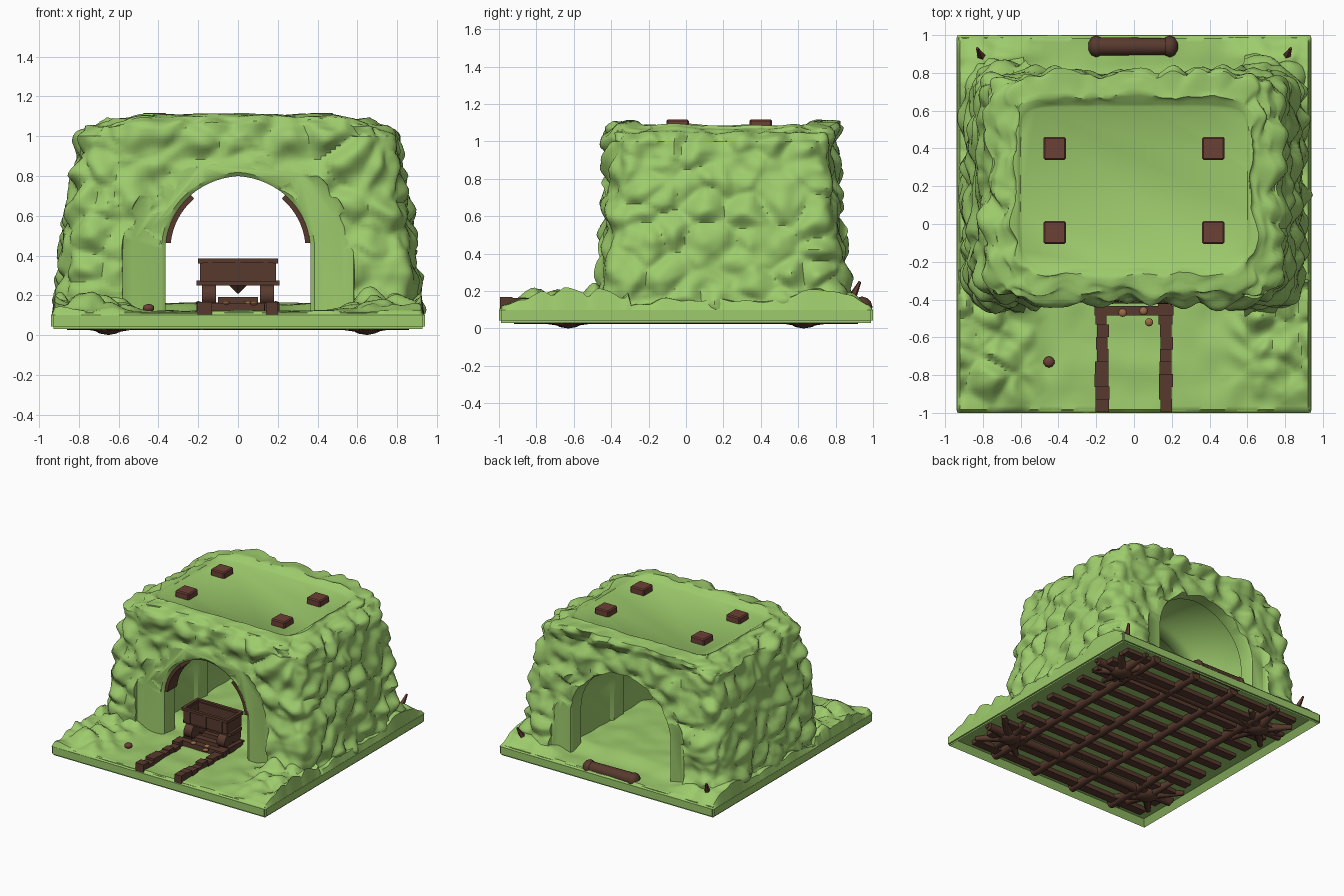
import bpy, bmesh, math, random
from mathutils import Vector, Matrix, noise

if "Cube" in bpy.data.objects:
    bpy.data.objects.remove(bpy.data.objects["Cube"])
random.seed(4)

def material(name, rgb):
    m = bpy.data.materials.new(name)
    m.diffuse_color = (*rgb, 1)
    m.use_nodes = True
    m.node_tree.nodes["Principled BSDF"].inputs["Base Color"].default_value = m.diffuse_color
    return m

GREEN = material("rock green", (0.34, 0.60, 0.15))
DARK = material("dark brown", (0.098, 0.042, 0.027))
RED = material("reddish brown", (0.15, 0.052, 0.036))
TAN = material("tan", (0.32, 0.15, 0.06))

def finish(bm, name, mat, angle=45):
    bmesh.ops.recalc_face_normals(bm, faces=bm.faces)
    me = bpy.data.meshes.new(name)
    bm.to_mesh(me)
    bm.free()
    ob = bpy.data.objects.new(name, me)
    bpy.context.collection.objects.link(ob)
    me.materials.append(mat)
    smooth(ob, angle)
    return ob

def smooth(ob, angle):
    bpy.ops.object.select_all(action='DESELECT')
    ob.select_set(True)
    bpy.context.view_layer.objects.active = ob
    bpy.ops.object.shade_smooth_by_angle(angle=math.radians(angle))

def loft(rings):
    bm = bmesh.new()
    vs = [[bm.verts.new(p) for p in r] for r in rings]
    n = len(vs[0])
    for a, b in zip(vs, vs[1:]):
        for i in range(n):
            j = (i + 1) % n
            bm.faces.new((a[i], a[j], b[j], b[i]))
    bm.faces.new(vs[0])
    bm.faces.new(vs[-1])
    return bm

def add_box(bm, x0, x1, y0, y1, z0, z1):
    m = Matrix.Translation(((x0+x1)/2, (y0+y1)/2, (z0+z1)/2)) @ Matrix.Diagonal((x1-x0, y1-y0, z1-z0, 1))
    return bmesh.ops.create_cube(bm, size=1, matrix=m)

def add_rod(bm, a, b, r1, r2, seg=10):
    a, b = Vector(a), Vector(b)
    rot = (b - a).to_track_quat('Z', 'Y').to_matrix().to_4x4()
    bmesh.ops.create_cone(bm, cap_ends=True, segments=seg, radius1=r1, radius2=r2, depth=(b-a).length,
                          matrix=Matrix.Translation((a + b) / 2) @ rot)

def add_blob(bm, c, s):
    bmesh.ops.create_icosphere(bm, subdivisions=2, radius=1,
                               matrix=Matrix.Translation(c) @ Matrix.Diagonal((*s, 1)))

def step(v, a, b):
    t = min(1, max(0, (v - a) / (b - a)))
    return t * t * (3 - 2 * t)

def rock(p, scale):
    """Bulging stones with creases between them, about -0.5 to 0.5"""
    p = Vector(p)
    q = p * scale + noise.noise_vector(p * 3) * 0.3
    d = noise.voronoi(q)[0]
    return min(0.7, d[1] - d[0]) * 0.8 - 0.3 + 0.35 * noise.noise(p * scale * 1.7)

# Rock body: rounded square rings, bulged outwards stone by stone
PROFILE = [(.09, .92, -.50, .93), (.25, .91, -.485, .88), (.5, .88, -.45, .845), (.8, .84, -.43, .81),
           (1.0, .80, -.425, .80), (1.07, .74, -.41, .82), (1.105, .68, -.38, .81), (1.115, .64, -.28, .69),
           (1.07, .60, -.22, .62)]

def section(t):
    i = min(int(t), len(PROFILE) - 2)
    return [a + (b - a) * (t - i) for a, b in zip(PROFILE[i], PROFILE[i + 1])]

def body_ring(t, n=61):
    z, hx, yf, yb = section(t)
    cy, hy = (yf + yb) / 2, (yb - yf) / 2
    pts = []
    for side in range(4):
        for i in range(n):
            u, v = -1 + 2 * i / n, -1
            for _ in range(side):
                u, v = -v, u
            r = (abs(u) ** 9 + abs(v) ** 9) ** (-1 / 9)
            x, y = u * r * hx, cy + v * r * hy
            fade = 1 - step(t, 6.5, 8)
            d = rock((x, y, z * 1.1), 5.0) * 0.10 * fade
            nx, ny = (u * r) ** 7, (v * r) ** 7
            L = math.hypot(nx, ny) or 1
            lower = 0.035 * step(abs(x), .45, .66) * step(t, 4, 6) * fade
            zz = z - lower + (d * 0.3 if 4 < t < 8 else 0)
            pts.append((x + nx / L * d, y + ny / L * d, min(zz, 1.118)))
    return pts

STEPS = [12, 16, 18, 12, 6, 5, 6, 5]
ts = [i + k / m for i, m in enumerate(STEPS) for k in range(m)] + [8]
body = finish(loft([body_ring(t) for t in ts]), "rock_tunnel_body", GREEN)

# Pointed arch sections, used for the tunnel hollow and the flat bands around it
def arch(w, top, spring=.43):
    h = []
    for i in range(17):
        a = math.pi / 2 * i / 16
        h.append((w * max(0, math.cos(a)) ** .95, spring + (top - spring) * (.85 * math.sin(a) + .15 * i / 16)))
    h[-1] = (0, top)
    right = [(w, -.05)] + h
    return right + [(-x, z) for x, z in reversed(right[:-1])]

def arch_loft(rows, name):
    return finish(loft([[(x, y, z) for x, z in arch(w, top)] for y, w, top in rows]), name, GREEN)

hollow = [(-.8, .44, .87), (-.44, .42, .85), (-.40, .365, .80), (-.27, .365, .80), (-.25, .47, .87),
          (.12, .47, .87), (.14, .45, .85), (.26, .45, .85), (.28, .47, .87), (.68, .47, .87), (.70, .43, .84),
          (.80, .43, .84), (.86, .46, .87), (1.2, .46, .87)]
cutters = [arch_loft(hollow, "hollow_cutter"),
           arch_loft([(-.9, .64, 1.01), (-.44, .58, .96), (-.415, .53, .93)], "front_band_cutter"),
           arch_loft([(.82, .54, .93), (.85, .58, .96), (1.2, .64, 1.0)], "back_band_cutter")]
for c in cutters:
    bpy.context.view_layer.objects.active = body
    m = body.modifiers.new("cut", 'BOOLEAN')
    m.operation, m.object, m.solver = 'DIFFERENCE', c, 'EXACT'
    bpy.ops.object.modifier_apply(modifier=m.name)
    bpy.data.objects.remove(c)
smooth(body, 45)

# Ground surface with stone heaps at the front corners
def ground_z(x, y):
    ax = abs(x)
    z = .118 + .012 * noise.noise(Vector((x, y, 0)) * 6)
    side = step(ax, .42, .7)
    bumps = rock((x, y, 3), 6)
    if y < -.3:
        z += side * step(y, -1.02, -.74) * (.07 + .09 * bumps) + side * .04 * max(0, bumps + .2)
    else:
        z += .04 * step(y, -.3, -.1) * (1 - step(y, .65, .85))
        z += side * .07 * step(y, .4, .8) * (1 - step(y, .88, 1.0)) + side * .04 * bumps
    edge = min(.94 - ax, 1 - abs(y))
    return max(.112, z) if edge > .005 else .10

bm = bmesh.new()
bmesh.ops.create_grid(bm, x_segments=110, y_segments=116, size=1)
for v in bm.verts:
    v.co.x *= .938
    v.co.y *= .998
    v.co.z = ground_z(v.co.x, v.co.y)
finish(bm, "stony_ground", GREEN)

# Base tray: plate plus a hanging rim
bm = bmesh.new()
add_box(bm, -.94, .94, -1, 1, .03, .112)
bmesh.ops.bevel(bm, geom=bm.edges[:], offset=.012, segments=2, affect='EDGES')
bottom = min(bm.faces, key=lambda f: f.calc_center_median().z)
bmesh.ops.inset_region(bm, faces=[bottom], thickness=.05)
bmesh.ops.translate(bm, verts=bottom.verts[:], vec=(0, 0, .045))
finish(bm, "base_tray", GREEN)

# Underside timber lattice
bm = bmesh.new()
for i in range(11):
    y = -.85 + .17 * i
    add_box(bm, -.8, .8, y - .035, y + .035, .045 + random.uniform(-.006, .006), .08)
for x in (-.55, -.18, .18, .55):
    add_rod(bm, (x, -.92, .058), (x, .92, .058), .034, .034)
for y in (-.62, .62):
    add_rod(bm, (-.86, y, .056), (.86, y, .056), .03, .03)
finish(bm, "underside_lattice", DARK)

# Gnarled root feet at the four corners
bm = bmesh.new()
for sx in (-1, 1):
    for sy in (-1, 1):
        c = Vector((sx * .65, sy * .63, .05))
        add_blob(bm, c, (.09, .09, .05))
        for k in range(8):
            a = k * math.pi / 4 + random.uniform(-.2, .2)
            e = c + Vector((math.cos(a), math.sin(a), 0)) * random.uniform(.2, .29)
            add_rod(bm, c, (max(-.87, min(.87, e.x)), max(-.93, min(.93, e.y)), .065), .042, .018)
finish(bm, "root_feet", DARK)

# Roof pegs
bm = bmesh.new()
for x in (-.42, .42):
    for y in (-.045, .4):
        add_box(bm, x - .06, x + .06, y - .06, y + .06, 1.04, 1.118)
bmesh.ops.bevel(bm, geom=bm.edges[:], offset=.008, segments=1, affect='EDGES')
finish(bm, "roof_pegs", RED, 30)

# Rough rails and sleepers
bm = bmesh.new()
for x in (-.17, .17):
    for i in range(12):
        y = -.995 + i * .066
        j, w = random.uniform(-.006, .006), random.uniform(.028, .037)
        add_box(bm, x + j - w, x + j + w, y, y + .068, .1, .155 + random.uniform(-.012, .012))
for y in (-.46, -.36, -.26):
    add_box(bm, -.21, .21, y - .025, y + .025, .11, .16)
add_box(bm, -.1, .1, -.25, -.21, .11, .19)
finish(bm, "rails", DARK, 30)

# Mine cart
bm = bmesh.new()
yf, yb = -.41, -.23
add_box(bm, -.18, .18, yf + .01, yb - .01, .27, .30)
for y in (yf, yb - .02):
    add_box(bm, -.19, .19, y, y + .02, .27, .37)
for s in (-1, 1):
    add_box(bm, s * .18 - .01, s * .18 + .01, yf, yb, .27, .37)
    add_box(bm, s * .19 - .012, s * .19 + .012, yf - .01, yb + .01, .36, .385)
for y in (yf, yb):
    add_box(bm, -.2, .2, y - .012, y + .012, .365, .385)
    for x in (-.14, 0, .14):
        add_box(bm, x - .012, x + .012, y - .006, y + .006, .27, .365)
add_box(bm, -.21, .21, yf + .02, yb - .02, .25, .275)
add_rod(bm, (0, -.32, .265), (0, -.32, .21), .06, .005, 4)
for s in (-1, 1):
    for y in (yf + .04, yb - .04):
        add_rod(bm, (s * .11, y, .20), (s * .18, y, .20), .055, .055, 14)
finish(bm, "mine_cart", DARK, 30)

# Timber strips under the arch
bm = bmesh.new()
for s in (-1, 1):
    rings = []
    for i in range(2, 11):
        o, n = arch(.372, .807)[i], arch(.34, .775)[i]
        rings.append([bm.verts.new((s * p[0], y, p[1])) for p, y in ((o, -.40), (n, -.40), (n, -.28), (o, -.28))])
    for a, b in zip(rings, rings[1:]):
        for k in range(4):
            bm.faces.new((a[k], a[k-1], b[k-1], b[k]))
    bm.faces.new(rings[0])
    bm.faces.new(rings[-1])
finish(bm, "arch_timbers", DARK, 30)

# Log lying at the back edge
bm = bmesh.new()
add_rod(bm, (-.2, .94, .115), (.2, .94, .115), .05, .045, 14)
for x in (-.2, .19):
    add_blob(bm, (x, .94, .115), (.045, .058, .056))
finish(bm, "back_log", DARK)

# Shards at the back corners, a pebble and small nuggets
bm = bmesh.new()
for s in (-1, 1):
    add_rod(bm, (s * .80, .87, .13), (s * .83, .93, .25), .03, .008, 5)
add_blob(bm, (-.45, -.73, .135), (.03, .03, .022))
finish(bm, "shards_and_pebble", RED, 30)
bm = bmesh.new()
for x, y in ((-.06, -.47), (.05, -.46), (.08, -.52)):
    add_blob(bm, (x, y, .16), (.022, .022, .012))
finish(bm, "nuggets", TAN, 30)
